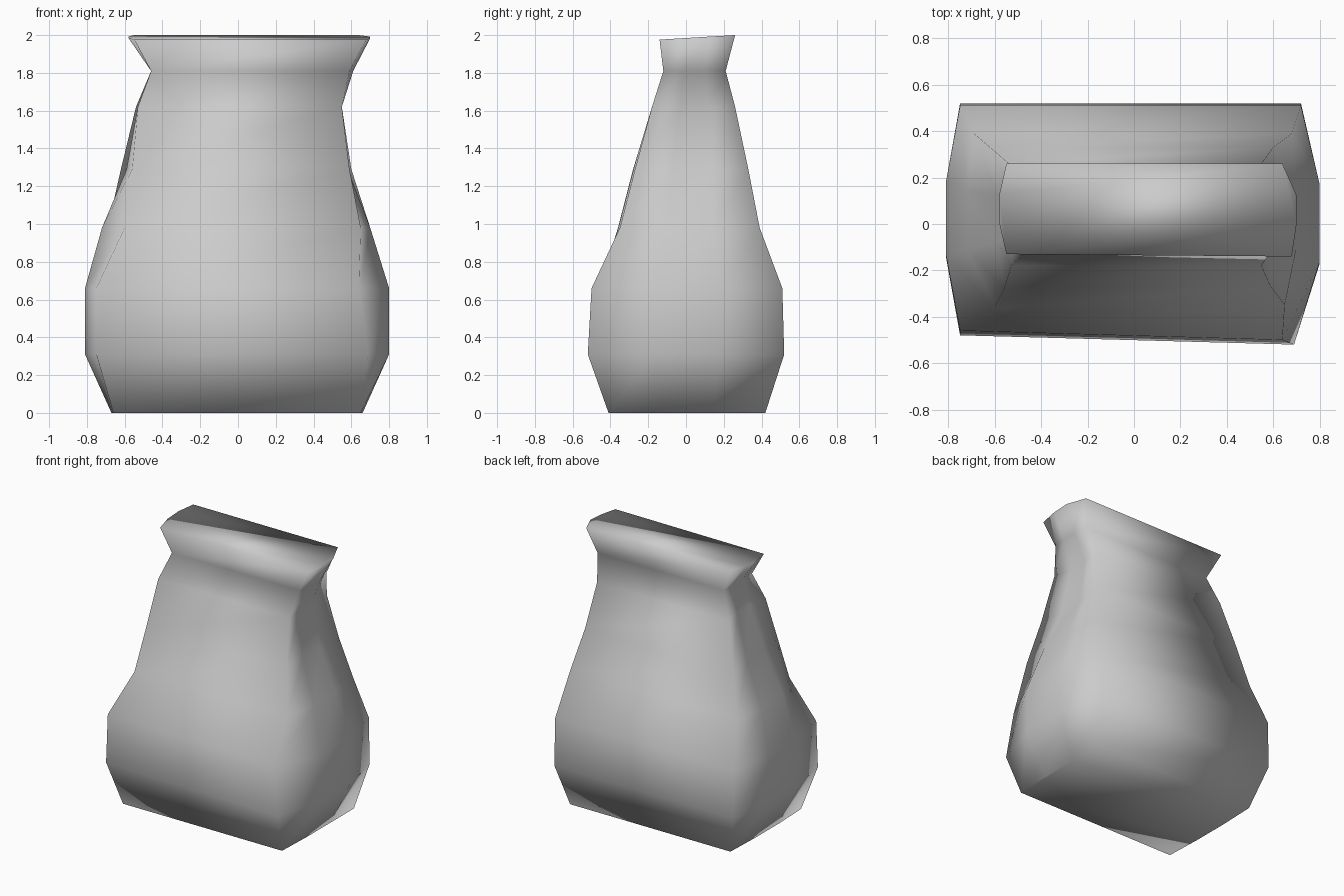
import bpy
import bmesh

cube = bpy.data.objects.get("Cube")
if cube:
    bpy.data.objects.remove(cube, do_unlink=True)

# One plain grey for the whole bag
grey = bpy.data.materials.new("plain grey")
grey.use_nodes = True
colour = (0.6, 0.6, 0.6, 1)
grey.diffuse_color = colour
grey.node_tree.nodes["Principled BSDF"].inputs["Base Color"].default_value = colour

# Cross-sections from base to mouth:
# height, back y, front-left y, front-right y,
# back-left x, middle-left x, front-left x, front-right x, middle-right x, back-right x
SECTIONS = [
    (0.00, .42, -.41, -.41, -.66, -.67, -.66, .65, .66, .66),
    (0.31, .52, -.48, -.52, -.75, -.81, -.75, .69, .80, .72),
    (0.66, .51, -.46, -.50, -.75, -.81, -.75, .64, .80, .72),
    (0.98, .39, -.36, -.35, -.69, -.72, -.60, .65, .70, .68),
    (1.29, .33, -.28, -.27, -.62, -.59, -.56, .59, .58, .60),
    (1.62, .26, -.18, -.18, -.54, -.50, -.53, .55, .53, .55),
    (1.81, .21, -.12, -.12, -.46, -.46, -.46, .59, .61, .58),
    (1.99, .26, -.13, -.14, -.55, -.58, -.55, .68, .70, .64),
]


def between(a, b, t):
    return a + (b - a) * t


def outline(section):
    """Eight points: four corners and two bulging points on each narrow side."""
    z, back, front_l, front_r, bl, ml, fl, fr, mr, br = section
    points = [
        (bl, back),
        (ml, between(back, front_l, 1 / 3)),
        (ml, between(back, front_l, 2 / 3)),
        (fl, front_l),
        (fr, front_r),
        (mr, between(front_r, back, 1 / 3)),
        (mr, between(front_r, back, 2 / 3)),
        (br, back),
    ]
    # The mouth leans: its back edge stands a little higher
    lean = 0.06 if section is SECTIONS[-1] else 0
    return [(x, y, z + lean * (y - 0.09)) for x, y in points]


# Skin the sections, then close base and mouth
bm = bmesh.new()
rings = [[bm.verts.new(p) for p in outline(s)] for s in SECTIONS]
for low, high in zip(rings, rings[1:]):
    for i in range(len(low)):
        j = (i + 1) % len(low)
        bm.faces.new((low[i], low[j], high[j], high[i]))
bm.faces.new(rings[0][::-1])
bm.faces.new(rings[-1])
bmesh.ops.recalc_face_normals(bm, faces=bm.faces)
for face in bm.faces:
    face.smooth = True

mesh = bpy.data.meshes.new("bag_body")
bm.to_mesh(mesh)
bm.free()
mesh.materials.append(grey)
bag = bpy.data.objects.new("bag_body", mesh)
bpy.context.collection.objects.link(bag)
